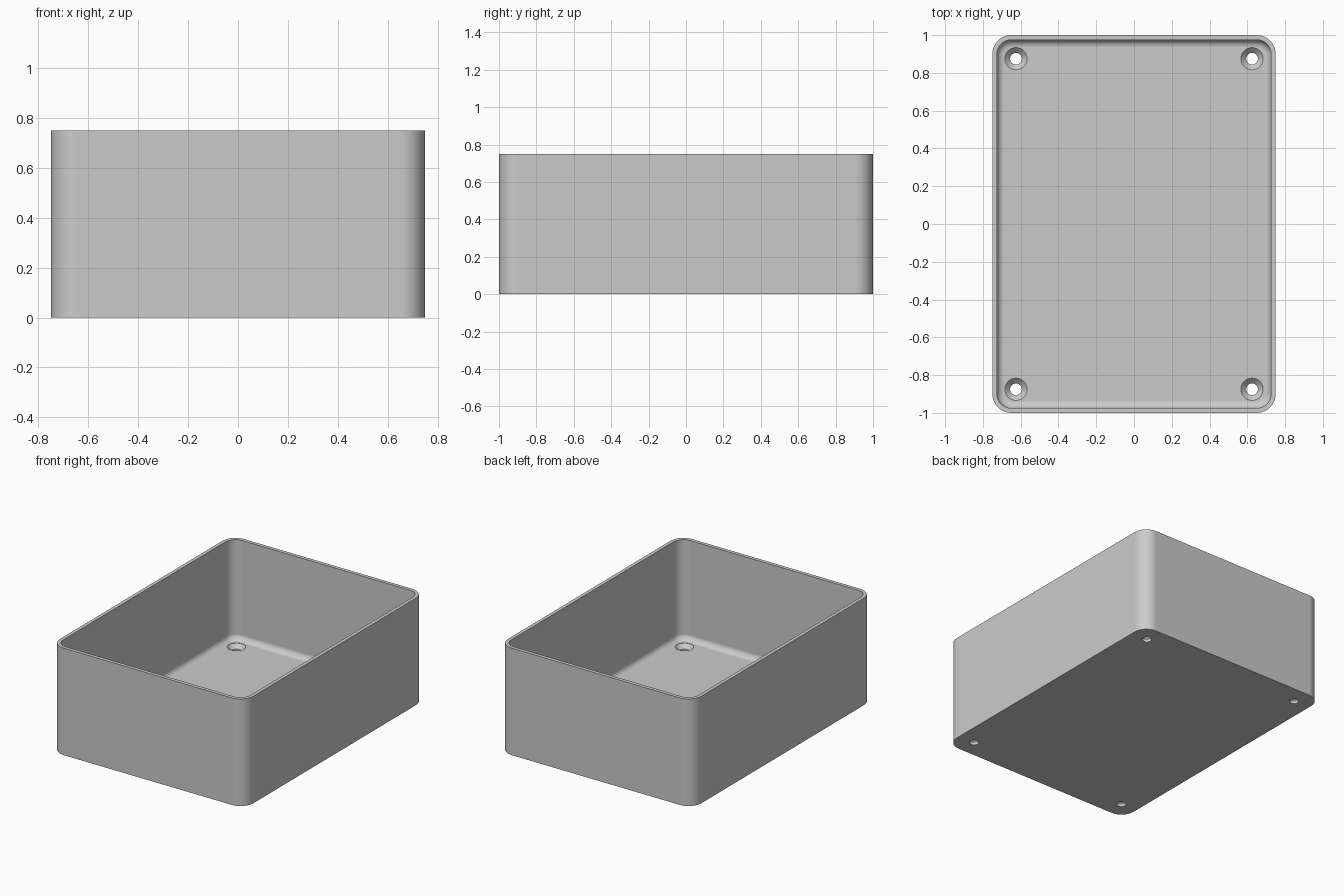
import bpy, bmesh
from math import sin, cos, pi, radians

old = bpy.data.objects.get("Cube")
if old:
    bpy.data.objects.remove(old, do_unlink=True)

HALF_X, HALF_Y, HEIGHT = 0.75, 1.0, 0.75
CORNER, WALL, FLOOR, FILLET = 0.1, 0.025, 0.05, 0.04

grey = bpy.data.materials.new("plain grey")
grey.use_nodes = True
grey.diffuse_color = (0.6, 0.6, 0.6, 1)
grey.node_tree.nodes["Principled BSDF"].inputs["Base Color"].default_value = (0.6, 0.6, 0.6, 1)


def rounded_ring(inset, z, steps=10):
    """Rounded rectangle outline, inset from the outer wall."""
    r = CORNER - inset
    points = []
    for quarter, (sx, sy) in enumerate([(1, 1), (-1, 1), (-1, -1), (1, -1)]):
        for i in range(steps + 1):
            a = (quarter + i / steps) * pi / 2
            points.append((sx * (HALF_X - CORNER) + r * cos(a),
                           sy * (HALF_Y - CORNER) + r * sin(a), z))
    return points


def circle_ring(x, y, radius, z, sides=32):
    return [(x + radius * cos(2 * pi * i / sides),
             y + radius * sin(2 * pi * i / sides), z) for i in range(sides)]


def loft(name, rings):
    """Closed solid skinned through the rings, capped at both ends."""
    bm = bmesh.new()
    loops = [[bm.verts.new(p) for p in ring] for ring in rings]
    for low, high in zip(loops, loops[1:]):
        for i in range(len(low)):
            j = (i + 1) % len(low)
            bm.faces.new((low[i], low[j], high[j], high[i]))
    bm.faces.new(loops[0][::-1])
    bm.faces.new(loops[-1])
    bmesh.ops.recalc_face_normals(bm, faces=bm.faces)
    mesh = bpy.data.meshes.new(name)
    bm.to_mesh(mesh)
    bm.free()
    obj = bpy.data.objects.new(name, mesh)
    bpy.context.collection.objects.link(obj)
    mesh.materials.append(grey)
    return obj


# Open tray: outer wall, rim, inner wall, filleted floor
rings = [rounded_ring(0, 0), rounded_ring(0, HEIGHT), rounded_ring(WALL, HEIGHT)]
for i in range(9):
    a = i / 8 * pi / 2
    rings.append(rounded_ring(WALL + FILLET * (1 - cos(a)),
                              FLOOR + FILLET * (1 - sin(a))))
tray = loft("open_tray", rings)
bpy.context.view_layer.objects.active = tray
tray.select_set(True)

# Countersunk screw holes in the four floor corners
for sx in (-1, 1):
    for sy in (-1, 1):
        x, y = sx * 0.625, sy * 0.875
        profile = [(0.031, -0.05), (0.031, 0.02), (0.059, FLOOR - 0.002), (0.059, 0.1)]
        cutter = loft("hole_cutter", [circle_ring(x, y, r, z) for r, z in profile])
        cutter.hide_render = True
        cut = tray.modifiers.new("screw_hole", "BOOLEAN")
        cut.operation = "DIFFERENCE"
        cut.solver = "EXACT"
        cut.object = cutter
        bpy.ops.object.modifier_apply(modifier=cut.name)
        bpy.data.objects.remove(cutter, do_unlink=True)

# Smooth corners and fillets, flat walls and floor
bpy.ops.object.shade_smooth_by_angle(angle=radians(30))
weighted = tray.modifiers.new("flat_wall_normals", "WEIGHTED_NORMAL")
weighted.keep_sharp = True
